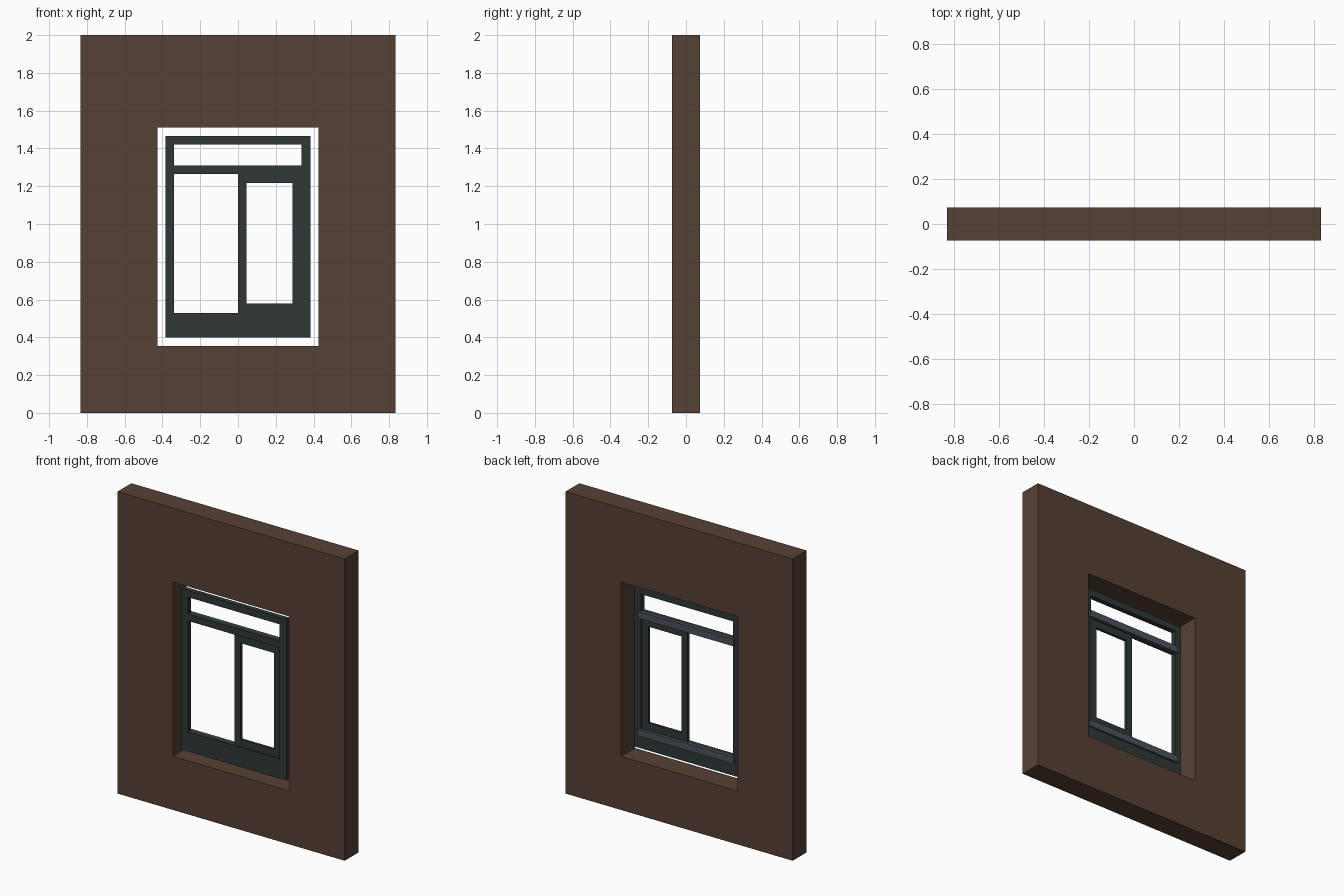
import bpy, bmesh

if "Cube" in bpy.data.objects:
    bpy.data.objects.remove(bpy.data.objects["Cube"])


def material(name, rgb):
    m = bpy.data.materials.new(name)
    m.diffuse_color = (*rgb, 1.0)
    m.use_nodes = True
    m.node_tree.nodes["Principled BSDF"].inputs["Base Color"].default_value = m.diffuse_color
    return m


BROWN = material("brown_wall", (0.093, 0.053, 0.034))
DARK = material("dark_green_grey", (0.028, 0.038, 0.037))
STEEL = material("blue_grey_steel", (0.068, 0.084, 0.100))


def add_object(name, bm, mat):
    bmesh.ops.recalc_face_normals(bm, faces=bm.faces)
    me = bpy.data.meshes.new(name)
    bm.to_mesh(me)
    bm.free()
    me.materials.append(mat)
    ob = bpy.data.objects.new(name, me)
    bpy.context.collection.objects.link(ob)
    return ob


def panel(name, xs, zs, holes, y0, y1, mat):
    """Upright slab split into cells along xs and zs, with some cells left open."""
    bm = bmesh.new()
    grid = [[bm.verts.new((x, y0, z)) for z in zs] for x in xs]
    for i in range(len(xs) - 1):
        for j in range(len(zs) - 1):
            if (i, j) not in holes:
                bm.faces.new((grid[i][j], grid[i + 1][j],
                              grid[i + 1][j + 1], grid[i][j + 1]))
    res = bmesh.ops.extrude_face_region(bm, geom=bm.faces[:],
                                        use_keep_orig=True)
    moved = [g for g in res["geom"] if isinstance(g, bmesh.types.BMVert)]
    bmesh.ops.translate(bm, verts=moved, vec=(0, y1 - y0, 0))
    return add_object(name, bm, mat)


# Wall with a rectangular opening
panel("wall", [-0.833, -0.427, 0.425, 0.833], [0, 0.355, 1.51, 2.0],
      {(1, 1)}, -0.073, 0.073, BROWN)

# Window frame: deep bottom rail, main opening, transom rail, top light
panel("window_frame", [-0.385, -0.338, 0.336, 0.385],
      [0.40, 0.53, 1.265, 1.31, 1.422, 1.467],
      {(1, 1), (1, 3)}, -0.043, -0.01, DARK)

# Sliding sash filling the right half of the main opening
panel("sliding_sash", [0.0, 0.045, 0.288, 0.336],
      [0.53, 0.578, 1.217, 1.265], {(1, 1)}, -0.036, -0.017, DARK)

# Sliding rails on the back of the frame, above and below the sash
for name, z0 in (("upper_rail", 1.265), ("lower_rail", 0.485)):
    panel(name, [-0.352, 0.352], [z0, z0 + 0.045], set(), -0.01, 0.004, STEEL)
